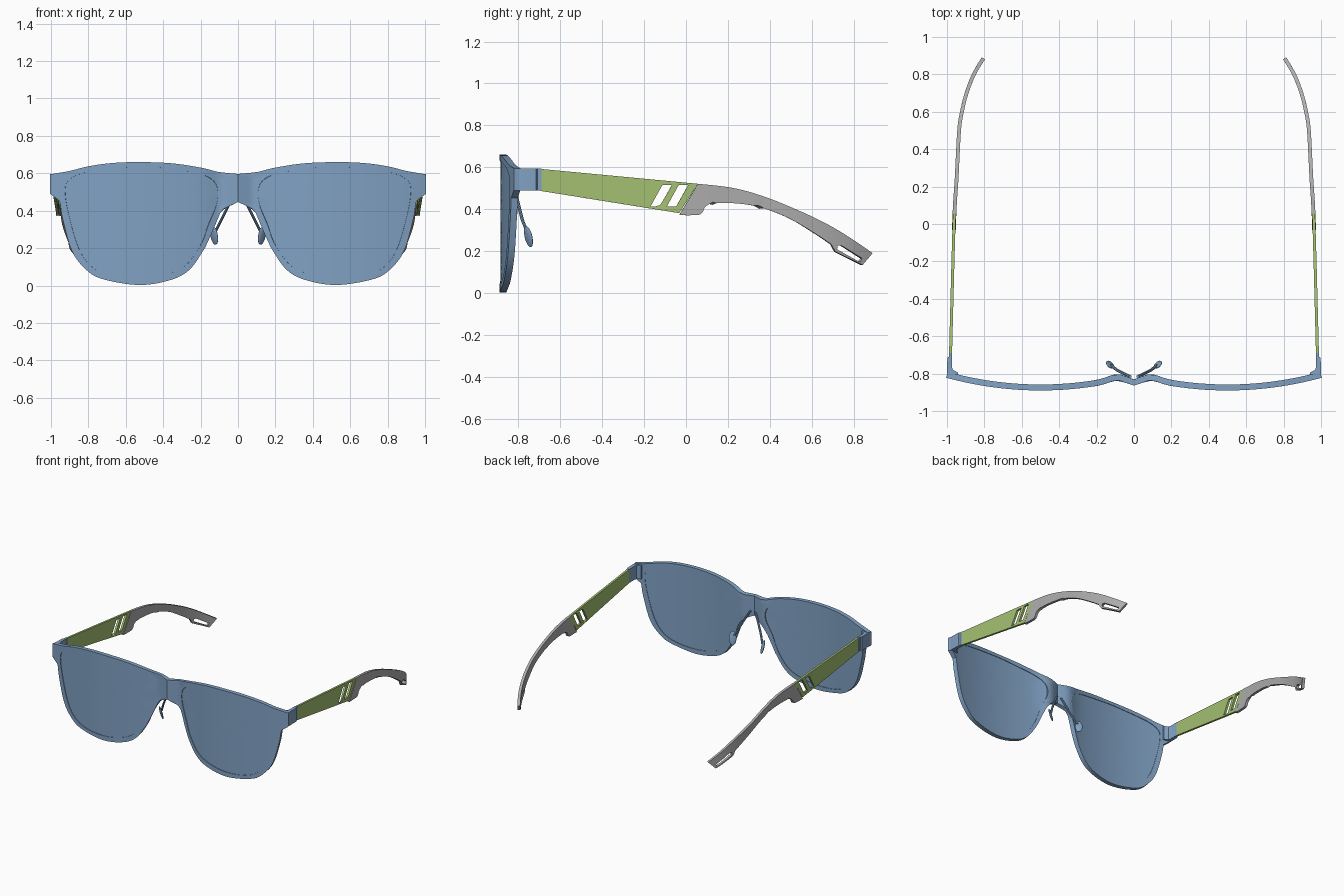
import bpy, bmesh, math
from mathutils import Vector

cube = bpy.data.objects.get("Cube")
if cube:
    bpy.data.objects.remove(cube, do_unlink=True)


def material(name, color):
    m = bpy.data.materials.new(name)
    m.use_nodes = True
    m.diffuse_color = (*color, 1)
    m.node_tree.nodes["Principled BSDF"].inputs["Base Color"].default_value = (*color, 1)
    return m


BLUE = material("steel blue", (0.22, 0.36, 0.55))
GREEN = material("leaf green", (0.37, 0.53, 0.17))
GREY = material("mid grey", (0.42, 0.42, 0.42))


def finish(bm, name, mat, thickness=0):
    """Turn a half model into a mirrored, thickened, smooth object."""
    bmesh.ops.recalc_face_normals(bm, faces=bm.faces[:])
    mesh = bpy.data.meshes.new(name)
    bm.to_mesh(mesh)
    bm.free()
    ob = bpy.data.objects.new(name, mesh)
    bpy.context.collection.objects.link(ob)
    mesh.materials.append(mat)
    ob.modifiers.new("mirror", 'MIRROR').merge_threshold = 0.0005
    if thickness:
        solid = ob.modifiers.new("thickness", 'SOLIDIFY')
        solid.thickness, solid.offset = thickness, 0
    bpy.ops.object.select_all(action='DESELECT')
    ob.select_set(True)
    bpy.context.view_layer.objects.active = ob
    bpy.ops.object.convert(target='MESH')
    bpy.ops.object.shade_smooth_by_angle(angle=math.radians(35))
    return ob


def smooth(points, closed=False, steps=8):
    """Catmull-Rom curve through 2D points."""
    p = [Vector(q) for q in points]
    p = [p[-1]] + p + p[:2] if closed else [p[0]] + p + [p[-1]]
    out = []
    for a, b, c, d in zip(p, p[1:], p[2:], p[3:]):
        for i in range(steps):
            t = i / steps
            out.append(0.5 * (2 * b + (c - a) * t + (2 * a - 5 * b + 4 * c - d) * t * t
                              + (3 * b - a - 3 * c + d) * t ** 3))
    return out if closed else out + [p[-1]]


def lerp_table(table, v):
    for (a, fa), (b, fb) in zip(table, table[1:]):
        if v <= b:
            break
    return fa + (fb - fa) * (v - a) / (b - a)


# Wrap of the front: bowed in front of each eye with a ridge at the nose
def front_y(x):
    if x < 0.2:
        return lerp_table([(0, -0.848), (0.03, -0.836), (0.075, -0.82),
                           (0.11, -0.822), (0.16, -0.84), (0.2, -0.85)], x)
    return -0.874 + 0.27 * (x - 0.5) ** 2


# Outlines of one half, in x and z
CENTRE = Vector((0.53, 0.34))
lens_line = smooth([(.53, .635), (.31, .617), (.18, .588), (.12, .54), (.11, .46), (.16, .33),
                    (.2, .22), (.28, .11), (.39, .058), (.53, .037), (.68, .052), (.78, .1),
                    (.845, .19), (.89, .33), (.92, .48), (.905, .56), (.79, .61)], True)
brow = smooth([(0, .597), (.1, .605), (.2, .63), (.35, .653), (.52, .66),
               (.67, .655), (.8, .637), (.9, .612), (1, .595)])
under = smooth([(1, .49), (.955, .468), (.935, .36), (.887, .19), (.82, .095), (.73, .037),
                (.53, .003), (.36, .03), (.26, .086), (.187, .19), (.15, .27), (.1, .38),
                (.053, .425), (0, .447)])
outer_line = brow + under


def ray_radius(line, angle):
    d = Vector((math.cos(angle), math.sin(angle)))
    best = 0
    for a, b in zip(line, line[1:] + line[:1]):
        a, e = a - CENTRE, b - a
        den = d.x * e.y - d.y * e.x
        if abs(den) > 1e-9:
            r = (a.x * e.y - a.y * e.x) / den
            s = (a.x * d.y - a.y * d.x) / den
            if r > 0 and -1e-5 <= s <= 1 + 1e-5:
                best = max(best, r)
    return best


angles = [math.tau * i / 120 for i in range(120)]
for corner in (brow[0], brow[-1], under[0], under[-1]):
    v = corner - CENTRE
    angles.append(math.atan2(v.y, v.x) % math.tau)
angles.sort()
lens_r = [ray_radius(lens_line, a) for a in angles]
outer_r = [ray_radius(outer_line, a) for a in angles]


def front_vert(bm, angle, r):
    x = CENTRE.x + r * math.cos(angle)
    x = 0 if x < 0.0004 else x
    return bm.verts.new((x, front_y(x), CENTRE.y + r * math.sin(angle)))


def rings_mesh(radii_rows):
    bm = bmesh.new()
    rows = [[front_vert(bm, a, r) for a, r in zip(angles, row)] for row in radii_rows]
    n = len(angles)
    for lo, hi in zip(rows, rows[1:]):
        for i in range(n):
            j = (i + 1) % n
            bm.faces.new((lo[i], lo[j], hi[j], hi[i]))
    return bm, rows


# Frame front
bm, rows = rings_mesh([[a + (b - a) * k / 6 for a, b in zip(lens_r, outer_r)] for k in range(7)])
finish(bm, "frame_front", BLUE, 0.032)

# Lenses
bm, rows = rings_mesh([[r * k / 8 for r in lens_r] for k in range(1, 9)])
bm.faces.new(rows[0])
finish(bm, "lenses", BLUE, 0.024)

# Hinge blocks, a plan shape raised upward
bm = bmesh.new()
plan = [(.94, -.825), (.985, -.818), (.998, -.81), (1, -.8), (.998, -.715), (.99, -.71),
        (.99, -.69), (.973, -.69), (.973, -.765), (.968, -.78), (.94, -.795)]
base = bm.faces.new([bm.verts.new((x, y, 0.488)) for x, y in plan])
up = bmesh.ops.extrude_face_region(bm, geom=[base])["geom"]
for v in up:
    if isinstance(v, bmesh.types.BMVert):
        v.co.z = 0.593
finish(bm, "hinge_blocks", BLUE)


# Temples: flat side shapes in y and z, with holes, bent along y
BEND = smooth([(-.7, .981), (0, .962), (.25, .948), (.5, .935), (.6, .92),
               (.7, .895), (.8, .856), (.9, .797)])


def side_panel(name, mat, loops, thickness):
    bm = bmesh.new()
    for loop in loops:
        vs = [bm.verts.new((0, y, z)) for y, z in loop]
        for a, b in zip(vs, vs[1:] + vs[:1]):
            bm.edges.new((a, b))
    bmesh.ops.triangle_fill(bm, use_beauty=True, edges=bm.edges[:], normal=(1, 0, 0))
    for i in range(48):
        bmesh.ops.bisect_plane(bm, geom=bm.verts[:] + bm.edges[:] + bm.faces[:],
                               plane_co=(0, -0.3 + i * 0.025, 0), plane_no=(0, 1, 0))
    for v in bm.verts:
        v.co.x = lerp_table(BEND, v.co.y)
    return finish(bm, name, mat, thickness)


slots = [[(t, .515), (t + .045, .515), (t - .012, .412), (t - .057, .412)] for t in (-.113, -.035)]
side_panel("temple_arms", GREEN,
           [[(-.695, .592), (.057, .521), (-.033, .381), (-.695, .487)]] + slots, 0.016)

top_edge = smooth([(.057, .521), (.23, .5), (.395, .452), (.586, .371), (.73, .295), (.886, .19)], steps=5)
low_edge = smooth([(.69, .233), (.61, .286), (.49, .357), (.35, .41), (.23, .428), (.125, .427),
                   (.09, .408), (.078, .385), (.055, .372), (-.033, .371)], steps=4)
tip_slot = [(.722, .226), (.738, .227), (.836, .165), (.826, .147), (.718, .208)]
side_panel("temple_tips", GREY,
           [top_edge + [Vector((.838, .133)), Vector((.71, .197))] + low_edge, tip_slot], 0.02)

# Nose pads: thin upright discs
bm = bmesh.new()
bmesh.ops.create_uvsphere(bm, u_segments=20, v_segments=12, radius=1)
for v in bm.verts:
    along, thin, z = v.co.x * 0.026, v.co.y * 0.009, v.co.z * 0.05
    v.co = (0.128 + 0.74 * along + 0.67 * thin + 0.15 * z,
            -0.752 + 0.67 * along - 0.74 * thin - 0.2 * z, 0.268 + z)
finish(bm, "nose_pads", BLUE)

# Nose pad wires
bm = bmesh.new()
path = [Vector(p) for p in ((.02, -.815, .485), (.05, -.802, .43), (.09, -.782, .35), (.12, -.758, .29))]
rows = []
for p in path:
    rows.append([bm.verts.new(p + Vector((math.cos(t) * 0.008, math.sin(t) * 0.008, 0)))
                 for t in (math.tau * i / 8 for i in range(8))])
for lo, hi in zip(rows, rows[1:]):
    for i in range(8):
        j = (i + 1) % 8
        bm.faces.new((lo[i], lo[j], hi[j], hi[i]))
bm.faces.new(rows[0])
bm.faces.new(rows[-1])
finish(bm, "nose_pad_wires", BLUE)
